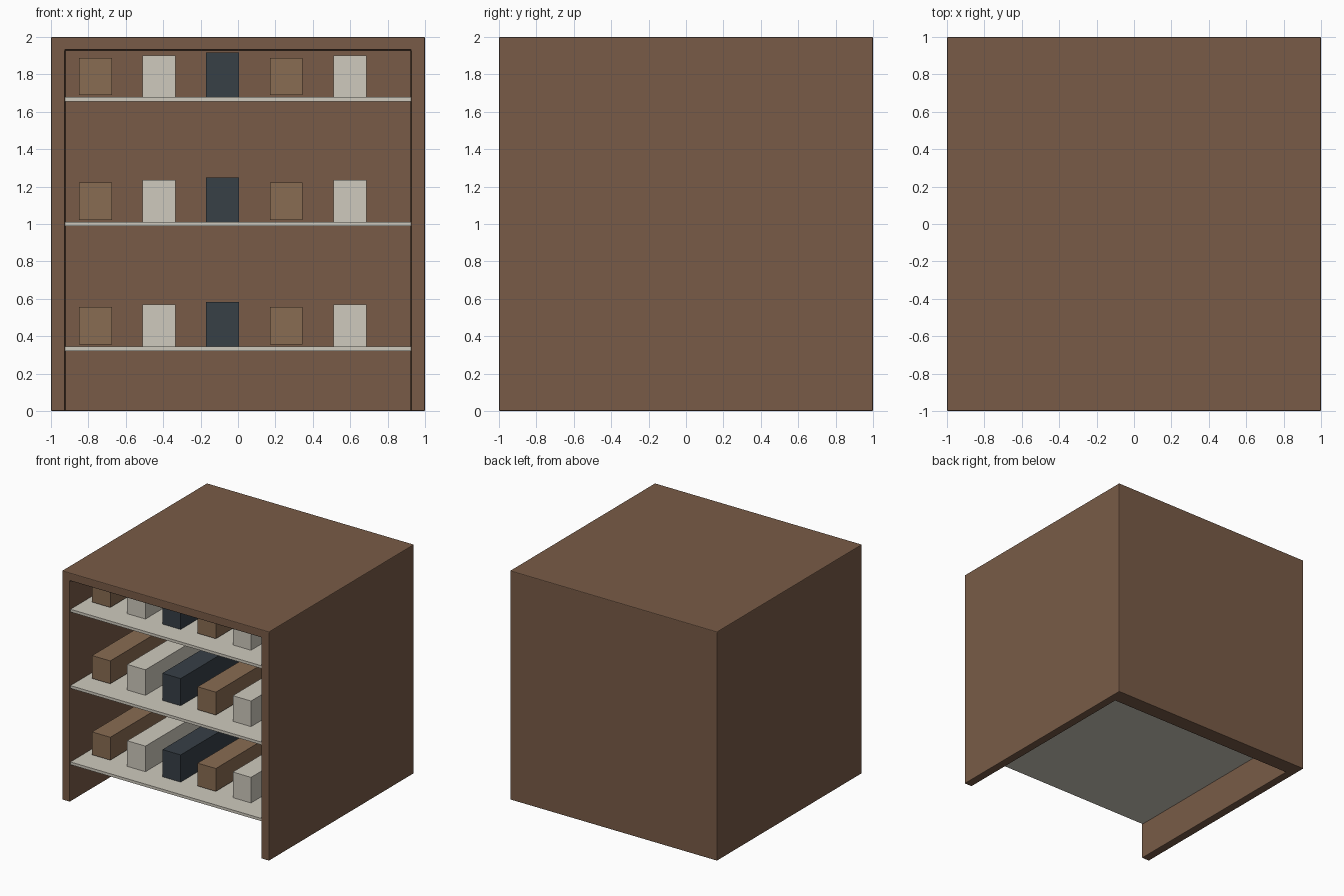
import bpy

if "Cube" in bpy.data.objects:
    bpy.data.objects.remove(bpy.data.objects["Cube"])


def material(name, rgb):
    m = bpy.data.materials.new(name)
    m.diffuse_color = (*rgb, 1)
    m.use_nodes = True
    m.node_tree.nodes["Principled BSDF"].inputs["Base Color"].default_value = m.diffuse_color
    return m


WOOD = material("dark_wood", (0.19, 0.105, 0.063))
TAN = material("tan_wood", (0.25, 0.15, 0.085))
CREAM = material("cream", (0.62, 0.59, 0.51))
SLATE = material("slate", (0.038, 0.05, 0.062))


def box(name, x, y, z, mat):
    """Box from (min, max) ranges on each axis."""
    centre = [(a + b) / 2 for a, b in (x, y, z)]
    bpy.ops.mesh.primitive_cube_add(size=1, location=centre)
    ob = bpy.context.object
    ob.name = name
    ob.scale = [b - a for a, b in (x, y, z)]
    bpy.ops.object.transform_apply(location=False, rotation=False, scale=True)
    ob.data.materials.append(mat)
    return ob


# Cabinet shell: open at the front and underneath
INNER, BACK = 0.925, 0.86
cutter = box("cavity_cutter", (-INNER, INNER), (-1.2, BACK), (-0.2, 1.93), WOOD)
cutter.hide_render = True
shell = box("cabinet_shell", (-1, 1), (-1, 1), (0, 2), WOOD)
cut = shell.modifiers.new("cavity", 'BOOLEAN')
cut.operation = 'DIFFERENCE'
cut.solver = 'EXACT'
cut.object = cutter
bpy.ops.object.modifier_apply(modifier=cut.name)
bpy.data.objects.remove(cutter)

# Softened shell edges
bevel = shell.modifiers.new("soft_edges", 'BEVEL')
bevel.width = 0.006
bevel.segments = 2
bevel.limit_method = 'ANGLE'

# Shelves, each with a row of five boxes
ITEMS = [(TAN, 0.20), (CREAM, 0.227), (SLATE, 0.255)]
for row in range(3):
    z = 1 / 3 + row * 2 / 3
    box(f"shelf_{row + 1}", (-INNER, INNER), (-0.99, BACK),
        (z - 0.012, z + 0.012), CREAM)
    for col in range(5):
        mat, height = ITEMS[col % 3]
        x, zc = -0.85 + col * 0.34, z + 0.122
        box(f"stored_box_{row + 1}_{col + 1}", (x, x + 0.176), (-0.80, 0.68),
            (zc - height / 2, zc + height / 2), mat)
